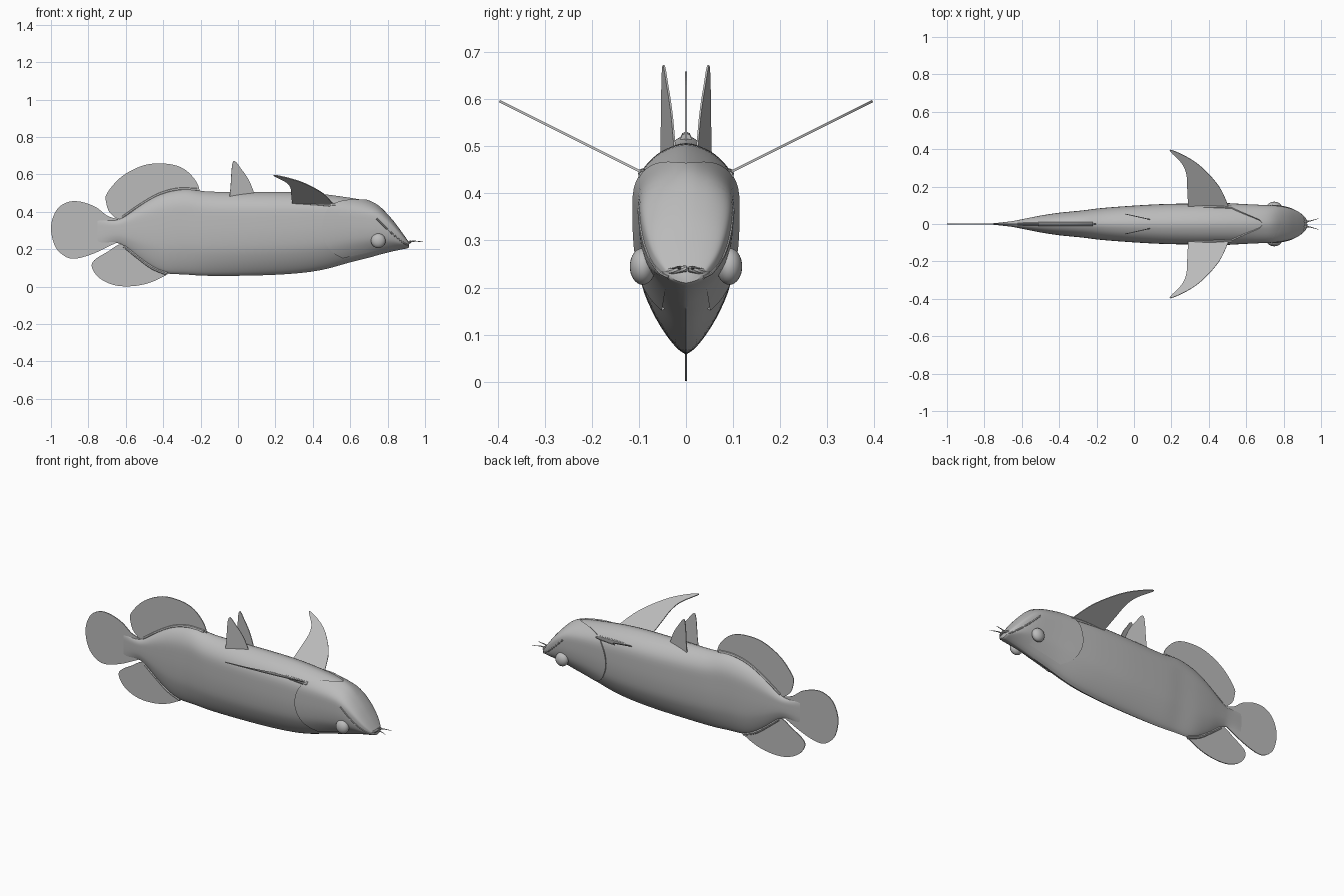
import bpy
import math
from mathutils import Vector

cube = bpy.data.objects.get("Cube")
if cube:
    bpy.data.objects.remove(cube, do_unlink=True)

# One flat grey for the whole fish
grey = bpy.data.materials.new("Plain grey")
grey.use_nodes = True
GREY_VALUE = (0.5, 0.5, 0.5, 1)
grey.diffuse_color = GREY_VALUE
grey.node_tree.nodes["Principled BSDF"].inputs["Base Color"].default_value = GREY_VALUE


def spline(points, steps):
    """Smooth open curve through the given points."""
    pts = [Vector(p) for p in points]
    pts = [pts[0] * 2 - pts[1]] + pts + [pts[-1] * 2 - pts[-2]]
    result = []
    for a, b, c, d in zip(pts, pts[1:], pts[2:], pts[3:]):
        for step in range(steps):
            t = step / steps
            result.append((b * 2 + (c - a) * t + (a * 2 - b * 5 + c * 4 - d) * t * t
                           + (b * 3 - a - c * 3 + d) * t ** 3) / 2)
    return result + [pts[-2]]


def interpolate(curve, value):
    """Point of a curve sorted by its first coordinate."""
    for a, b in zip(curve, curve[1:]):
        if value <= b[0]:
            span = max(b[0] - a[0], 1e-6)
            return a.lerp(b, max(0, (value - a[0]) / span))
    return curve[-1]


def make_object(name, verts, faces, smooth=True):
    mesh = bpy.data.meshes.new(name)
    mesh.from_pydata([tuple(v) for v in verts], [], faces)
    mesh.materials.append(grey)
    obj = bpy.data.objects.new(name, mesh)
    bpy.context.collection.objects.link(obj)
    if smooth:
        bpy.ops.object.select_all(action='DESELECT')
        obj.select_set(True)
        bpy.context.view_layer.objects.active = obj
        bpy.ops.object.shade_smooth_by_angle(angle=math.radians(40))
    return obj


def mirror(obj):
    """Copy a part to the other side of the y = 0 plane."""
    mod = obj.modifiers.new("Mirror", 'MIRROR')
    mod.use_axis = (False, True, False)
    return obj


def grid_faces(rows, columns, closed=False):
    faces = []
    for r in range(rows - 1):
        for c in range(columns if closed else columns - 1):
            n = (c + 1) % columns
            faces.append((r * columns + c, r * columns + n,
                          (r + 1) * columns + n, (r + 1) * columns + c))
    return faces


# Body stations: x, top, bottom, half width
STATIONS = spline([
    (-.75, .36, .22, .004), (-.66, .355, .235, .014), (-.6, .38, .21, .025),
    (-.5, .45, .13, .045), (-.4, .5, .075, .06), (-.28, .522, .065, .072),
    (-.15, .508, .058, .087), (.1, .507, .06, .104), (.3, .505, .07, .109),
    (.45, .495, .09, .107), (.6, .475, .13, .102), (.7, .455, .155, .1),
    (.76, .425, .172, .098), (.82, .365, .187, .088), (.87, .3, .198, .07),
    (.905, .25, .205, .045), (.915, .235, .21, .03)], 5)

# Half cross-section: relative height and relative half width
SECTION = spline([
    (0, 0), (.03, .2), (.1, .44), (.2, .68), (.32, .87), (.48, .97),
    (.65, 1), (.79, .98), (.88, .83), (.95, .55), (.99, .22), (1, 0)], 3)


def surface(x, height, width):
    _, top, bottom, half = interpolate(STATIONS, x)
    return Vector((x, half * width, bottom + (top - bottom) * height))


def side_point(x, z, lift=0):
    """Point on the flank at a given x and z."""
    _, top, bottom, half = interpolate(STATIONS, x)
    t = min(1, max(0, (z - bottom) / (top - bottom)))
    return Vector((x, half * interpolate(SECTION, t)[1] + lift, z))


# Body
ring = [(h, w) for h, w in SECTION] + [(h, -w) for h, w in reversed(SECTION[1:-1])]
verts = [surface(s[0], h, w) for s in STATIONS for h, w in ring]
count = len(ring)
faces = grid_faces(len(STATIONS), count, closed=True)
faces += [tuple(reversed(range(count))), tuple(range(len(verts) - count, len(verts)))]
make_object("body", verts, faces)

# Gill covers: a raised shell with a curved rear edge that fades out forward
EDGE = spline([(.1, .56), (.2, .51), (.32, .475), (.5, .45), (.7, .46),
               (.86, .5), (.95, .58), (1, .69)], 4)
cover = [p for p in SECTION if p[0] > .1]
ROWS = 12
verts = []
for row in range(-1, ROWS):
    fade = max(row, 0) / (ROWS - 1)
    for h, w in cover:
        rear = interpolate(EDGE, h)[1]
        point = surface(rear + (.8 - rear) * fade, h, w)
        outward = Vector((0, w, (h - .5) * .8)).normalized()
        lift = -.01 if row < 0 else .007 * (1 - fade) - .001 * fade
        point += outward * lift
        point.y = max(point.y, 0)
        verts.append(point)
mirror(make_object("gill_covers", verts, grid_faces(ROWS + 1, len(cover))))


def tube(name, points, radius, tip=1.0, mirrored=False):
    """Round strand along a path, narrowing towards the tip."""
    path = spline(points, 5)
    sides = 8
    verts = []
    for i, p in enumerate(path):
        along = (path[min(i + 1, len(path) - 1)] - path[max(i - 1, 0)]).normalized()
        across = along.cross(Vector((0, 1, 0))).normalized()
        other = along.cross(across)
        size = radius * (1 + (tip - 1) * i / (len(path) - 1))
        for k in range(sides):
            angle = math.tau * k / sides
            verts.append(p + (across * math.cos(angle) + other * math.sin(angle)) * size)
    faces = grid_faces(len(path), sides, closed=True)
    faces += [tuple(range(sides)), tuple(range(len(verts) - sides, len(verts)))]
    obj = make_object(name, verts, faces)
    return mirror(obj) if mirrored else obj


# Jaw ridges, lips and barbels
jaw = [(.74, .365), (.79, .315), (.84, .27), (.885, .235), (.91, .222)]
tube("jaw_ridges", [side_point(x, z, -.001) for x, z in jaw], .005, .8, True)
tube("lips", [(.895, -.045, .232), (.915, -.025, .236), (.92, .001, .24),
              (.915, .025, .236), (.895, .045, .232)], .007)
tube("barbels", [(.905, .012, .237), (.94, .016, .243), (.99, .03, .24)],
     .005, .2, True)

# Eyes
bpy.ops.mesh.primitive_uv_sphere_add(segments=24, ring_count=16, radius=.039,
                                     location=(.75, .092, .245))
eyes = bpy.context.object
eyes.name = "eyes"
eyes.scale.y = .7
bpy.ops.object.transform_apply(location=True, rotation=False, scale=True)
bpy.ops.object.shade_smooth_by_angle()
eyes.data.materials.append(grey)
mirror(eyes)


def fin(name, outline, place, thickness=.005, mirrored=False):
    """Thin plate from a smooth outline; place maps outline points into space."""
    verts = [place(a, b) for a, b in spline(outline, 5)]
    obj = make_object(name, verts, [tuple(range(len(verts)))], smooth=False)
    solid = obj.modifiers.new("Thickness", 'SOLIDIFY')
    solid.thickness = thickness
    solid.offset = 0
    return mirror(obj) if mirrored else obj


def upright(x, z):
    return (x, 0, z)


# Middle fins
fin("tail_fin", [(-.64, .36), (-.7, .38), (-.76, .425), (-.84, .454), (-.91, .452),
                 (-.97, .41), (-1, .32), (-.98, .22), (-.93, .165), (-.87, .15),
                 (-.77, .178), (-.65, .235)], upright)
fin("upper_fin", [(-.2, .5), (-.225, .565), (-.29, .63), (-.38, .657), (-.5, .65),
                  (-.62, .59), (-.7, .5), (-.705, .45), (-.68, .39), (-.61, .36),
                  (-.45, .43), (-.3, .48)], upright)
fin("lower_fin", [(-.36, .075), (-.46, .025), (-.56, .003), (-.66, .008), (-.74, .045),
                  (-.78, .1), (-.77, .14), (-.7, .185), (-.61, .23),
                  (-.48, .18)], upright)

# Fleshy sheaths along the fin bases
tube("upper_fin_sheath", [(x, 0, interpolate(STATIONS, x)[1])
                          for x in (-.22, -.32, -.42, -.52, -.62)], .012, .7)
tube("lower_fin_sheath", [(x, 0, interpolate(STATIONS, x)[2])
                          for x in (-.38, -.46, -.54, -.61)], .012, .7)

# Paired pelvic fins
fin("pelvic_fins", [(-.045, .48), (-.04, .53), (-.026, .669), (.02, .625),
                    (.06, .565), (.09, .49)],
    lambda x, z: (x, .043 - x * .22, z), .004, True)

# Paired pectoral fins, swept up and back
fin("pectoral_fins", [(.51, .085), (.455, .2), (.36, .305), (.27, .365), (.19, .395),
                      (.255, .325), (.28, .265), (.285, .18), (.29, .085)],
    lambda x, y: (x, y, .443 + (y - .09) * .5), .005, True)
tube("pectoral_fin_roots", [(.52, .088, .436), (.4, .092, .444), (.29, .09, .443)],
     .013, .4, True)
